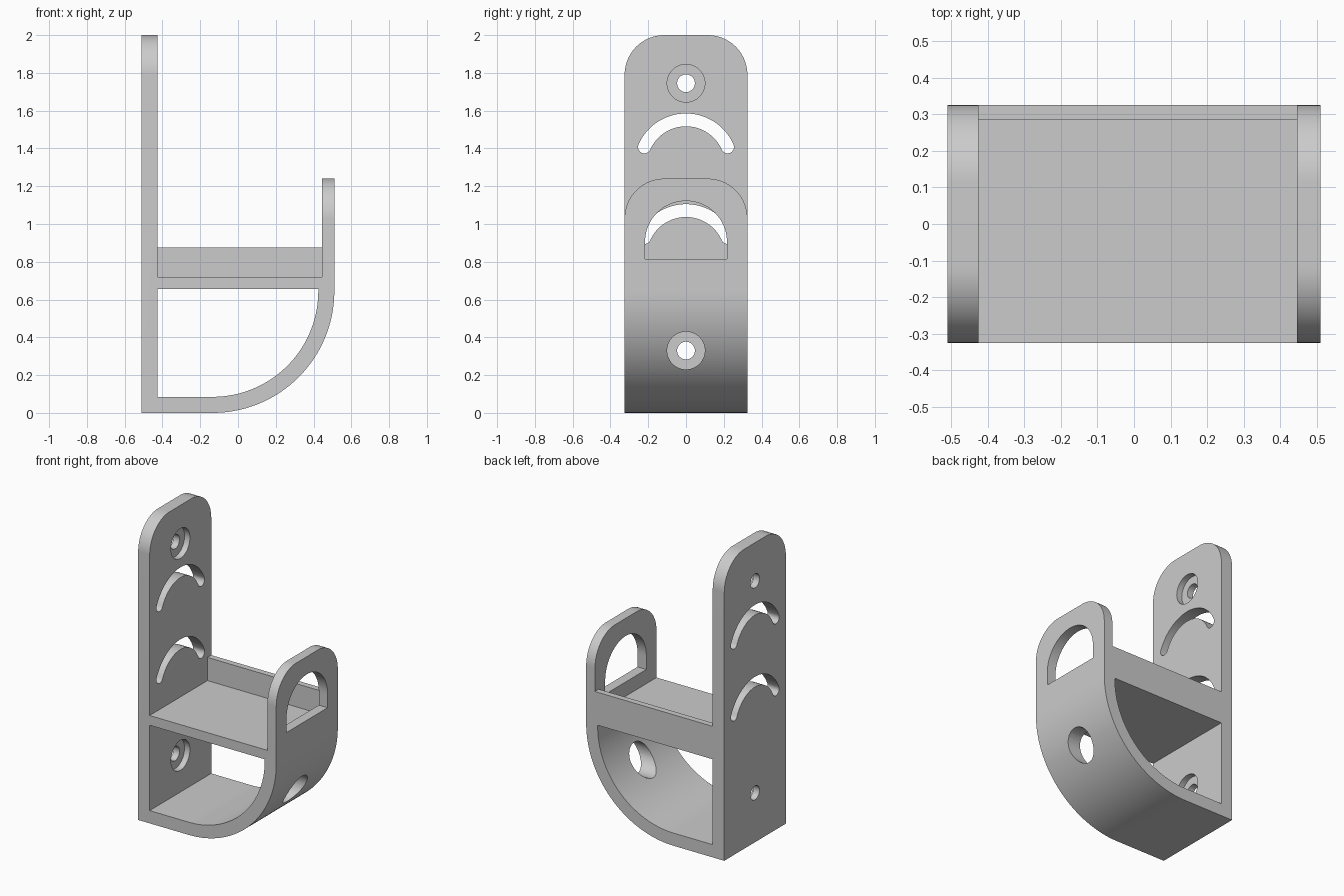
import bpy, bmesh
from math import radians, cos, sin

if "Cube" in bpy.data.objects:
    bpy.data.objects.remove(bpy.data.objects["Cube"])

HALF_X, HALF_Y = 0.51, 0.325      # outer half sizes
BACK, FRONT = -0.425, 0.445       # inner faces of tall plate and short plate
SHELF, WALL = 0.72, 0.085


def arc(cx, cy, r, start, end, steps=40):
    angles = [radians(start + (end - start) * i / steps) for i in range(steps + 1)]
    return [(cx + r * cos(a), cy + r * sin(a)) for a in angles]


def prism(name, outline, axis, lo, hi):
    """Extrude a 2D outline along x (outline in y,z) or y (outline in x,z)."""
    bm = bmesh.new()
    place = (lambda p: (lo, *p)) if axis == "x" else (lambda p: (p[0], lo, p[1]))
    face = bm.faces.new([bm.verts.new(place(p)) for p in outline])
    moved = bmesh.ops.extrude_face_region(bm, geom=[face])["geom"]
    for v in moved:
        if isinstance(v, bmesh.types.BMVert):
            v.co["xy".index(axis)] = hi
    bmesh.ops.recalc_face_normals(bm, faces=bm.faces)
    mesh = bpy.data.meshes.new(name)
    bm.to_mesh(mesh)
    bm.free()
    obj = bpy.data.objects.new(name, mesh)
    bpy.context.collection.objects.link(obj)
    return obj


def rect(x0, z0, x1, z1):
    return [(x0, z0), (x1, z0), (x1, z1), (x0, z1)]


# Body: side profile with tall plate, shelf, curved underside and short plate
cx, cz, radius = -0.135, 0.645, 0.645
body = prism("wall_holder", [(-HALF_X, 0)] + arc(cx, cz, radius, -90, 0, 56) + [
    (HALF_X, 1.24), (FRONT, 1.24), (FRONT, 0.875),
    (BACK, 0.875), (BACK, 2), (-HALF_X, 2)], "y", -HALF_Y, HALF_Y)

cutters = []


def cut(name, outline, axis, lo, hi):
    cutters.append(prism(name, outline, axis, lo, hi))


# Shelf pocket, leaving a lip at the rear edge
cut("shelf_pocket", rect(BACK, SHELF, FRONT, 0.95), "y", -0.5, 0.285)

# Opening below the shelf
cut("lower_opening", [(BACK, WALL)] + arc(cx, cz, radius - WALL, -90, 0, 56)
    + [(cx + radius - WALL, 0.655), (BACK, 0.655)], "y", -0.5, 0.5)

# Rounded top corners of both plates
R = 0.21
for label, top, lo, hi in (("tall", 2, -0.6, -0.3), ("short", 1.24, 0.35, 0.6)):
    for side in (-1, 1):
        curve = arc(HALF_Y - R, top - R, R, 0, 90, 24)
        corner = curve + [(HALF_Y - R, top + 0.1), (HALF_Y + 0.1, top + 0.1),
                          (HALF_Y + 0.1, top - R)]
        cut(label + "_corner", [(side * y, z) for y, z in corner], "x", lo, hi)

# Curved slots with round ends
mid, half, tilt = 0.241, 0.034, 24
for z in (1.31, 0.83):
    ey, ez = mid * cos(radians(tilt)), z + mid * sin(radians(tilt))
    slot = arc(0, z, mid + half, tilt, 180 - tilt)
    slot += arc(-ey, ez, half, 180 - tilt, 360 - tilt, 14)[1:]
    slot += arc(0, z, mid - half, 180 - tilt, tilt)[1:]
    slot += arc(ey, ez, half, 180 + tilt, 360 + tilt, 14)[1:-1]
    cut("curved_slot", slot, "x", -0.6, -0.3)

# Screw holes with recesses on the inner face
for z in (1.745, 0.33):
    cut("screw_hole", arc(0, z, 0.047, 0, 360)[:-1], "x", -0.6, -0.3)
    cut("screw_recess", arc(0, z, 0.1, 0, 360, 48)[:-1], "x", BACK - 0.04, -0.3)

# Access hole through the curved wall, and arched window in the short plate
cut("access_hole", arc(0, 0.33, 0.1, 0, 360, 48)[:-1], "x", 0, 0.6)
cut("arched_window", [(-0.217, 0.815), (0.217, 0.815)]
    + arc(0, 0.905, 0.217, 0, 180), "x", 0.35, 0.6)

bpy.context.view_layer.objects.active = body
body.select_set(True)
for cutter in cutters:
    cutter.hide_render = True
    mod = body.modifiers.new(cutter.name, "BOOLEAN")
    mod.operation, mod.solver, mod.object = "DIFFERENCE", "EXACT", cutter
    bpy.ops.object.modifier_apply(modifier=mod.name)
for cutter in cutters:
    bpy.data.objects.remove(cutter)

# Single grey finish
grey = bpy.data.materials.new("plain grey")
grey.use_nodes = True
colour = (0.6, 0.6, 0.6, 1)
grey.diffuse_color = colour
grey.node_tree.nodes["Principled BSDF"].inputs["Base Color"].default_value = colour
body.data.materials.clear()
body.data.materials.append(grey)
bpy.ops.object.shade_smooth_by_angle(angle=radians(30))
